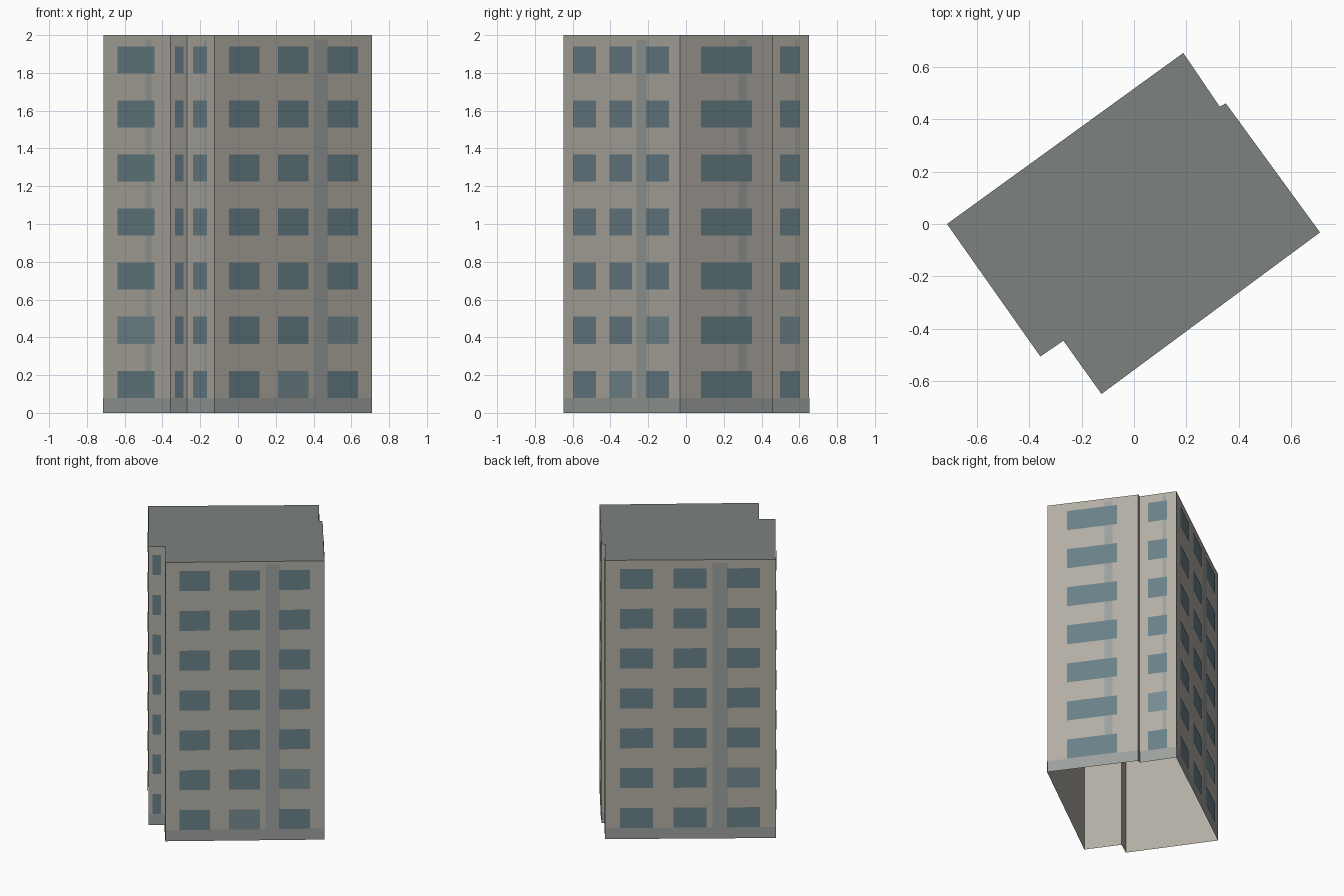
import bpy
from mathutils import Vector

if "Cube" in bpy.data.objects:
    bpy.data.objects.remove(bpy.data.objects["Cube"])

HEIGHT, BASE_TOP = 2.0, 0.08
FLOORS, PITCH, WIN_H = 7, 0.286, 0.143

# Footprint corners, counter-clockwise from the left-most corner
plan = [Vector(p) for p in [(-0.713, 0), (-0.357, -0.505), (-0.269, -0.445), (-0.124, -0.648),
                            (0.709, -0.032), (0.35, 0.46), (0.327, 0.447), (0.188, 0.652)]]


def material(name, rgb):
    m = bpy.data.materials.new(name)
    m.diffuse_color = (*rgb, 1)
    m.use_nodes = True
    m.node_tree.nodes["Principled BSDF"].inputs["Base Color"].default_value = m.diffuse_color
    return m


wall_mat = material("wall_plaster", (0.445, 0.423, 0.376))
roof_mat = material("roof_grey", (0.20, 0.225, 0.215))
trim_mat = material("trim_grey", (0.328, 0.352, 0.337))
glass_mat = material("glass", (0.141, 0.216, 0.246))
pale_mat = material("pale_glass", (0.18, 0.26, 0.29))


def sheet(name, quads, mat):
    """One mesh object from a list of polygons."""
    verts, faces = [], []
    for q in quads:
        faces.append(range(len(verts), len(verts) + len(q)))
        verts += q
    me = bpy.data.meshes.new(name)
    me.from_pydata(verts, [], [list(f) for f in faces])
    me.materials.append(mat)
    ob = bpy.data.objects.new(name, me)
    bpy.context.collection.objects.link(ob)
    return ob


def panel(a, b, u0, u1, z0, z1, out=0.0):
    """Upright quad on wall a-b between fractions u0 and u1, pushed outwards."""
    d = (b - a).normalized()
    n = Vector((d.y, -d.x)) * out
    p, q = a.lerp(b, u0) + n, a.lerp(b, u1) + n
    return [(p.x, p.y, z0), (q.x, q.y, z0), (q.x, q.y, z1), (p.x, p.y, z1)]


edges = [(plan[i], plan[(i + 1) % len(plan)]) for i in range(len(plan))]

# Outer walls, open underneath, and flat roof
sheet("walls", [panel(a, b, 0, 1, 0, HEIGHT) for a, b in edges], wall_mat)
sheet("roof", [[(p.x, p.y, HEIGHT) for p in plan]], roof_mat)

# Plinth band round the foot and one vertical strip per wall
sheet("plinth", [panel(a, b, 0, 1, 0, BASE_TOP, 0.002) for a, b in edges], trim_mat)
sheet("vertical_strips", [panel(a, b, 0.63, 0.72, BASE_TOP, 1.978, 0.002)
                          for a, b in edges if (b - a).length > 0.2], trim_mat)

# Windows: three columns on the long walls, one on the shorter ones
pale = {(0, 1, 0), (3, 0, 1), (3, 1, 2), (6, 1, 0), (7, 1, 2)}
glass, pale_glass = [], []
for i, (a, b) in enumerate(edges):
    length = (b - a).length
    if length < 0.05:
        continue
    columns = [(0.088, 0.282), (0.401, 0.594), (0.715, 0.909)]
    if length < 0.8:
        columns = [(0.22, 0.77)] if length > 0.4 else [(0.235, 0.75)]
    for row in range(FLOORS):
        z = BASE_TOP + row * PITCH
        for c, (u0, u1) in enumerate(columns):
            target = pale_glass if (i, row, c) in pale else glass
            target.append(panel(a, b, u0, u1, z, z + WIN_H, 0.004))
sheet("windows", glass, glass_mat)
sheet("pale_windows", pale_glass, pale_mat)
